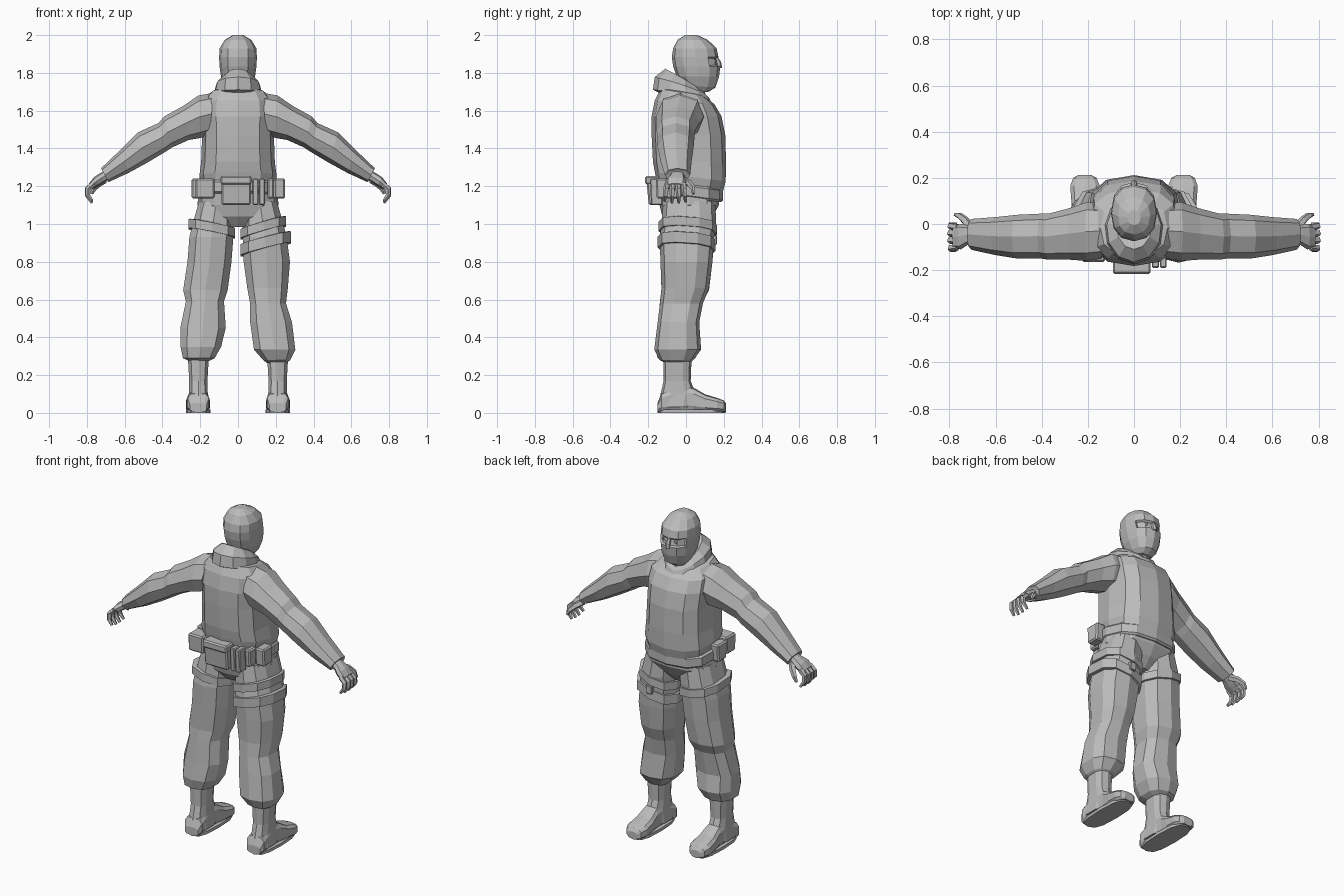
import bpy, bmesh, math
from mathutils import Vector as V

grey = bpy.data.materials.new("cloth grey")
grey.diffuse_color = (0.5, 0.5, 0.5, 1)


def finish(bm, name):
    bmesh.ops.recalc_face_normals(bm, faces=bm.faces)
    me = bpy.data.meshes.new(name)
    bm.to_mesh(me)
    bm.free()
    me.materials.append(grey)
    ob = bpy.data.objects.new(name, me)
    bpy.context.collection.objects.link(ob)
    return ob


def loft(name, rings, n=10, p=0.8, closed=False, edit=None):
    """Skin a row of rings, each given as centre, half-axis u, half-axis v."""
    bm = bmesh.new()
    sp = lambda t: math.copysign(abs(t) ** p, t) if abs(t) > 1e-6 else 0
    loops = []
    for c, u, v in rings:
        angles = [2 * math.pi * i / n + math.pi / 2 for i in range(n)]
        loops.append([bm.verts.new(V(c) + V(u) * sp(math.cos(a)) + V(v) * sp(math.sin(a)))
                      for a in angles])
    pairs = list(zip(loops, loops[1:]))
    if closed:
        pairs.append((loops[-1], loops[0]))
    else:
        bm.faces.new(loops[0])
        bm.faces.new(loops[-1])
    for a, b in pairs:
        for i in range(n):
            j = (i + 1) % n
            bm.faces.new((a[i], a[j], b[j], b[i]))
    bmesh.ops.recalc_face_normals(bm, faces=bm.faces)
    if edit:
        edit(bm)
    return finish(bm, name)


def flat(z, x0, x1, y0, y1, tilt_y=0, tilt_x=0):
    """Level ring from its extents, optionally tilted."""
    return (((x0 + x1) / 2, (y0 + y1) / 2, z),
            ((x1 - x0) / 2, 0, tilt_x), (0, (y1 - y0) / 2, tilt_y))


def tube(name, pts, radii, n=5):
    pts = [V(q) for q in pts]
    rings = []
    for i, q in enumerate(pts):
        d = (pts[min(i + 1, len(pts) - 1)] - pts[max(i - 1, 0)]).normalized()
        side = d.cross(V((0, 1, 0))).normalized()
        rings.append((q, side * radii[i], d.cross(side) * radii[i]))
    return loft(name, rings, n, 1)


def box(name, x0, x1, y0, y1, z0, z1, taper=0.0, bevel=0.008):
    bm = bmesh.new()
    bmesh.ops.create_cube(bm, size=1)
    for v in bm.verts:
        t = taper if v.co.z < 0 else 0
        v.co = V(((x0 + x1) / 2 + v.co.x * (x1 - x0), (y0 + y1) / 2 + v.co.y * (y1 - y0 - t),
                  (z0 + z1) / 2 + v.co.z * (z1 - z0)))
    bmesh.ops.bevel(bm, geom=bm.edges[:], offset=bevel, segments=1, affect='EDGES')
    return finish(bm, name)


# Head in a hood mask, with a sunken eye opening
def eye_slot(bm):
    fs = [f for f in bm.faces if f.normal.y > 0.45 and 1.835 < f.calc_center_median().z < 1.89]
    bmesh.ops.inset_region(bm, faces=fs, thickness=0.008, depth=-0.012)


loft("head", [flat(1.70, -.05, .05, .01, .12), flat(1.73, -.07, .07, -.02, .155, -.008),
              flat(1.78, -.09, .09, -.05, .175), flat(1.835, -.098, .098, -.068, .182),
              flat(1.885, -.1, .1, -.075, .172), flat(1.93, -.097, .097, -.068, .162),
              flat(1.975, -.07, .07, -.045, .115), flat(2.0, -.028, .028, -.005, .06)],
     12, .88, edit=eye_slot)
for s, side in ((-1, "left"), (1, "right")):
    bm = bmesh.new()
    bmesh.ops.create_icosphere(bm, subdivisions=1, radius=.016)
    bmesh.ops.translate(bm, verts=bm.verts, vec=(s * .036, .145, 1.862))
    finish(bm, side + "_eye")
tube("nose", [(0, .157, 1.885), (0, .172, 1.855), (0, .176, 1.825)], [.009, .014, .016], 6)
loft("neck", [flat(1.60, -.11, .11, -.11, .12), flat(1.70, -.075, .075, -.06, .1),
              flat(1.77, -.065, .065, -.045, .09)], 10)

# Lowered hood: a closed collar, thick at the back and thin at the throat
rings = []
for i in range(12):
    t = 2 * math.pi * i / 12
    b = (1 + math.cos(t)) / 2
    d = V((math.sin(t), -math.cos(t), 0))
    c = V((.088 * math.sin(t), -.005 - .115 * math.cos(t), 1.665 + .09 * b ** .7))
    w = .022 + .036 * b
    rings.append((c, d * w + V((0, 0, -.012)), V((0, 0, .022 + .045 * b)) - d * .01))
loft("collar_hood", rings, 6, 1, closed=True)

# Jacket body
loft("jacket", [flat(1.20, -.195, .195, -.155, .195, -.03), flat(1.25, -.205, .205, -.165, .21, -.025),
                flat(1.33, -.195, .195, -.175, .212), flat(1.47, -.19, .19, -.182, .208),
                flat(1.57, -.195, .195, -.182, .188), flat(1.645, -.19, .19, -.165, .15, -.01),
                flat(1.695, -.145, .145, -.135, .10, -.02), flat(1.715, -.07, .07, -.09, .07, -.02)],
     12, .75)

# Belt and its pouches
loft("belt", [flat(1.14, -.205, .205, -.155, .185, -.025), flat(1.15, -.215, .215, -.168, .195, -.025),
              flat(1.20, -.215, .215, -.168, .195, -.025), flat(1.21, -.205, .205, -.155, .185, -.025)],
     12, .75)
box("back_pouch", -.088, .068, -.212, -.12, 1.10, 1.25, .03)
box("back_pouch_flap", -.092, .072, -.216, -.12, 1.21, 1.255)
for i, x in enumerate((.078, .112)):
    box(f"tool_holder_{i + 1}", x, x + .03, -.19, -.12, 1.10, 1.24, .01, .005)
for i, (x0, x1, y0, y1) in enumerate(((-.225, -.125, -.165, -.07), (.19, .25, -.11, -.02),
                                     (-.245, -.19, -.05, .04), (.155, .19, -.16, -.09))):
    box(f"side_pouch_{i + 1}", x0, x1, y0, y1, 1.135, 1.24, .01)

# Hips
loft("hips", [flat(.985, -.06, .06, -.08, .09), flat(1.04, -.16, .16, -.125, .14),
              flat(1.10, -.215, .215, -.14, .175), flat(1.20, -.205, .205, -.15, .18)], 12, .75)

# Trouser legs: z, x0, x1, y0, y1, with the two legs posed a little differently
legs = {
    "left": [(1.12, -.21, -.02, -.12, .155), (1.0, -.245, -.02, -.13, .16), (.93, -.262, -.02, -.14, .15),
             (.80, -.272, -.03, -.135, .14), (.65, -.295, -.05, -.13, .122), (.59, -.28, -.07, -.138, .09),
             (.45, -.31, -.06, -.15, .065), (.35, -.308, -.085, -.165, .08), (.29, -.295, -.12, -.15, .05),
             (.275, -.26, -.15, -.11, .02)],
    "right": [(1.12, .02, .21, -.12, .155), (1.0, .02, .245, -.13, .16), (.93, .02, .262, -.14, .15),
              (.80, .025, .28, -.135, .14), (.66, .045, .268, -.13, .122), (.58, .06, .258, -.138, .09),
              (.48, .06, .29, -.15, .07), (.335, .08, .308, -.168, .08), (.28, .13, .28, -.14, .04),
              (.265, .15, .26, -.11, .02)]}
for side, rows in legs.items():
    loft(side + "_trouser_leg", [flat(*r) for r in rows], 10, .78)


# Thigh straps, slanting up to the outside
def strap(name, z, x0, x1, h, tilt, y0=-.145, y1=.163):
    loft(name, [flat(z + k * h / 2, x0 + e, x1 - e, y0 + e, y1 - e, -.01, tilt)
                for k, e in ((-1, .012), (-.95, 0), (.95, 0), (1, .012))], 10, .78)


strap("right_upper_strap", .98, .008, .26, .05, .035)
strap("right_lower_strap", .895, .008, .285, .06, .035, -.15, .155)
strap("left_upper_strap", .975, -.268, -.01, .05, -.025)
box("right_strap_buckle", .12, .16, .13, .163, .89, .94, 0, .004)

# Boots: shaft, foot and sole
for s, side in ((-1, "left"), (1, "right")):
    c = s * .21
    loft(side + "_boot_shaft", [flat(z, c - w, c + w, y0, y1) for z, w, y0, y1 in
                                ((.03, .06, -.145, .04), (.10, .052, -.135, .05), (.17, .05, -.118, .025),
                                 (.30, .058, -.12, .03))], 10, .75)
    rows = ((-.15, .045, .05), (-.13, .058, .10), (-.03, .05, .145), (.04, .052, .13),
            (.10, .062, .095), (.165, .066, .075), (.20, .052, .062), (.212, .03, .045))
    loft(side + "_boot_foot", [((c + s * .05 * max(y, 0) * .3, y, h / 2 + .004), (w, 0, 0), (0, 0, h / 2))
                               for y, w, h in rows], 10, .6)
    loft(side + "_boot_sole", [flat(z, c - .064, c + .064, -.15, .208) for z in (0, .018)], 12, .7)

# Sleeves: top x, top z, bottom x, bottom z, y0, y1
sleeve = [(.13, 1.695, .15, 1.47, -.15, .09), (.21, 1.68, .20, 1.455, -.16, .095),
          (.29, 1.625, .26, 1.445, -.155, .07), (.39, 1.57, .35, 1.405, -.155, .045),
          (.42, 1.535, .38, 1.385, -.15, .045), (.53, 1.485, .48, 1.325, -.15, .04),
          (.62, 1.395, .58, 1.27, -.135, .03), (.725, 1.295, .685, 1.222, -.112, .022),
          (.715, 1.285, .69, 1.232, -.10, .01)]
for s, side in ((-1, "left"), (1, "right")):
    loft(side + "_sleeve", [((s * (a + c) / 2, (y0 + y1) / 2, (b + d) / 2),
                             (0, (y1 - y0) / 2, 0), (s * (a - c) / 2, 0, (b - d) / 2))
                            for a, b, c, d, y0, y1 in sleeve], 8, .9)
    # Hand with curled fingers
    loft(side + "_palm", [((s * x, y, z), (0, w, 0), (s * t * .5, 0, t * .85)) for x, z, y, w, t in
                          ((.68, 1.268, -.045, .035, .026), (.72, 1.245, -.048, .042, .026),
                           (.75, 1.225, -.055, .055, .026), (.78, 1.2, -.057, .05, .018))], 8, .8)
    for i, y in enumerate((-.1, -.07, -.042, -.014)):
        k = (.9, 1, 1, .95)[i]
        path = ((.765, 1.212), (.765 + .033 * k, 1.185), (.765 + .032 * k, 1.15), (.772, 1.212 - .1 * k))
        tube(f"{side}_finger_{i + 1}", [(s * x, y - .003 * j * (1.5 - i), z) for j, (x, z) in enumerate(path)],
             [.016, .015, .013, .008])
    tube(side + "_thumb", [(s * .705, -.02, 1.235), (s * .735, .018, 1.215), (s * .76, .038, 1.19),
                           (s * .775, .04, 1.16)], [.02, .018, .014, .008])
